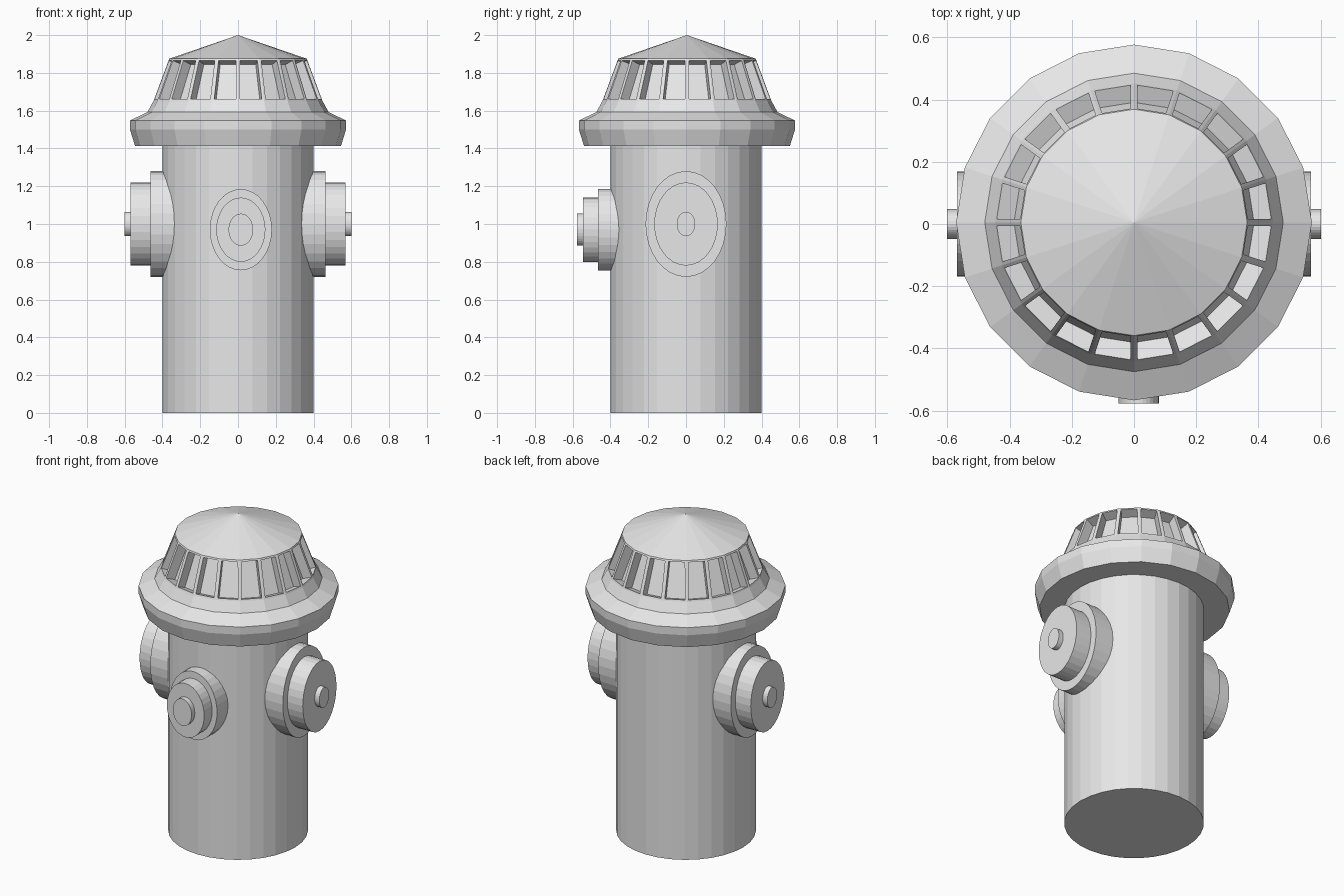
import bpy
import bmesh
from math import cos, sin, tau
from mathutils import Vector

cube = bpy.data.objects.get("Cube")
if cube:
    bpy.data.objects.remove(cube, do_unlink=True)

grey = bpy.data.materials.new("plain_grey")
grey.use_nodes = True
grey.diffuse_color = (0.8, 0.8, 0.8, 1)
grey.node_tree.nodes["Principled BSDF"].inputs["Base Color"].default_value = (0.8, 0.8, 0.8, 1)

X, Y, Z = Vector((1, 0, 0)), Vector((0, 1, 0)), Vector((0, 0, 1))


def lathe(profile, sides, centre=(0, 0, 0), side=X, up=Y, axis=Z, squash=1.0):
    """Closed solid of revolution from (radius, height) pairs; radius 0 makes a tip."""
    bm = bmesh.new()
    centre = Vector(centre)
    rings = []
    for r, h in profile:
        count = sides if r else 1
        rings.append([bm.verts.new(centre + axis * h
                                   + side * (r * squash * cos(tau * i / sides))
                                   + up * (r * sin(tau * i / sides)))
                      for i in range(count)])
    for low, high in zip(rings, rings[1:]):
        for i in range(sides):
            j = (i + 1) % sides
            if len(high) == 1:
                bm.faces.new((low[i], low[j], high[0]))
            else:
                bm.faces.new((low[i], low[j], high[j], high[i]))
    for ring in (rings[0], rings[-1]):
        if len(ring) > 1:
            bm.faces.new(ring)
    bmesh.ops.recalc_face_normals(bm, faces=bm.faces)
    return bm


def finish(bm, name):
    mesh = bpy.data.meshes.new(name)
    bm.to_mesh(mesh)
    bm.free()
    mesh.materials.append(grey)
    obj = bpy.data.objects.new(name, mesh)
    bpy.context.collection.objects.link(obj)
    return obj


# Main barrel
finish(lathe([(0.4, 0), (0.4, 1.45)], 32), "barrel")

# Cap with rim, sloped slot wall and cone top
cap = lathe([(0.545, 1.413), (0.572, 1.5), (0.572, 1.548), (0.48, 1.592),
             (0.447, 1.652), (0.364, 1.875), (0, 2.0)], 20, centre=(0, 0.005, 0))

# Recessed slots, one in each facet of the sloped wall
wall = [f for f in cap.faces if 1.7 < f.calc_center_median().z < 1.8]
bmesh.ops.inset_individual(cap, faces=wall, thickness=0.011, use_even_offset=True)
bmesh.ops.inset_individual(cap, faces=wall, thickness=0.0, depth=-0.06)
finish(cap, "slotted_cap")

# Oval stepped outlets on both sides
side_steps = [(0.28, 0.3), (0.28, 0.463), (0.22, 0.463), (0.22, 0.57),
              (0.064, 0.57), (0.064, 0.602)]
for name, sign in (("left_outlet", 1), ("right_outlet", -1)):
    finish(lathe(side_steps, 32, (0, 0, 1.0), Y, Z, X * sign, 0.765), name)

# Smaller front outlet
front_steps = [(0.215, 0.3), (0.215, 0.465), (0.17, 0.465), (0.17, 0.545),
               (0.085, 0.545), (0.085, 0.577)]
finish(lathe(front_steps, 32, (0.015, 0, 0.97), X, Z, -Y, 0.765), "front_outlet")
